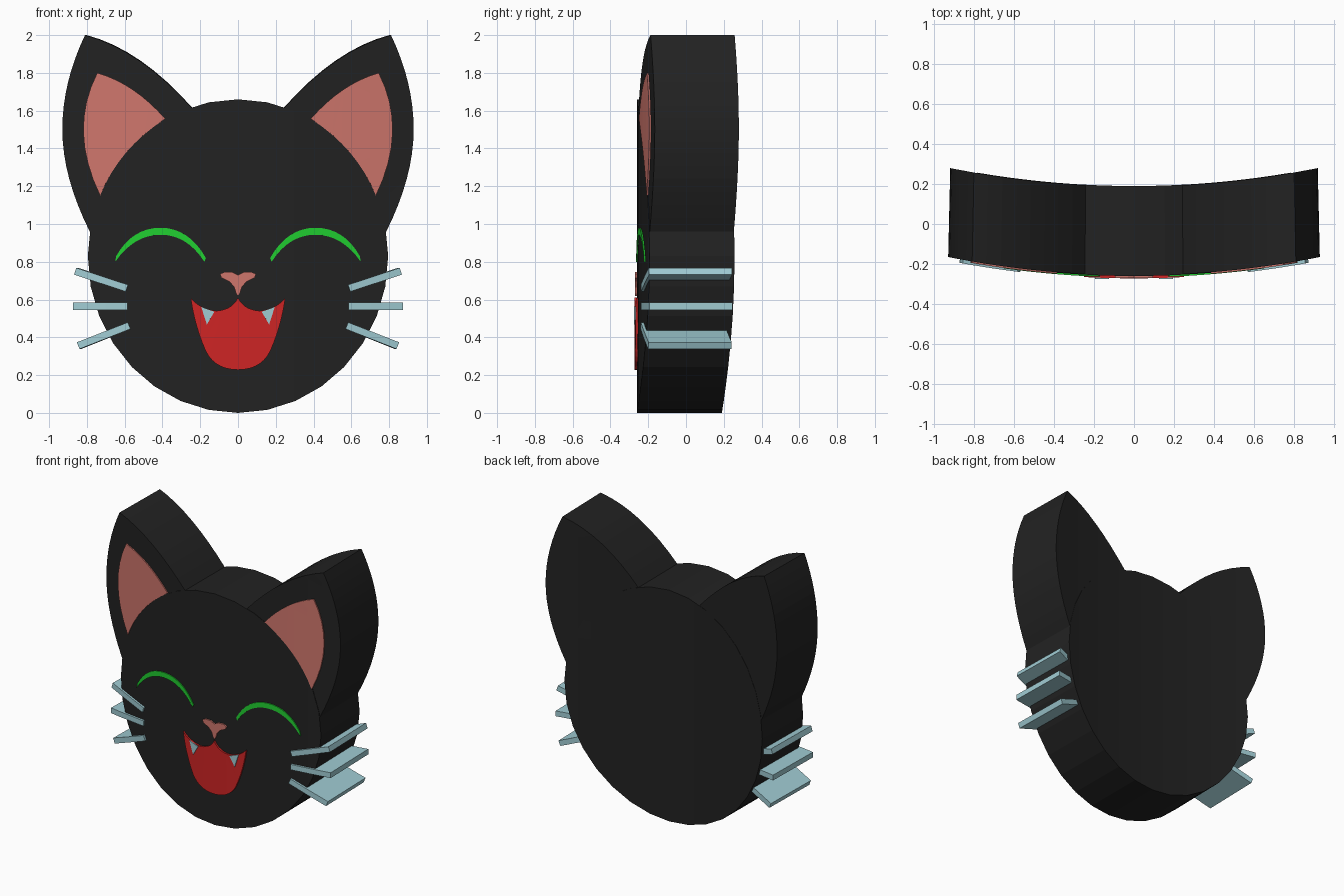
import bpy, bmesh, math
from mathutils import Vector

if "Cube" in bpy.data.objects:
    bpy.data.objects.remove(bpy.data.objects["Cube"])

FRONT, BACK = -0.26, 0.19


def material(name, rgb):
    m = bpy.data.materials.new(name)
    m.diffuse_color = (*rgb, 1)
    m.use_nodes = True
    m.node_tree.nodes["Principled BSDF"].inputs["Base Color"].default_value = m.diffuse_color
    return m


BLACK = material("black", (0.016, 0.016, 0.016))
PINK = material("pink", (0.62, 0.18, 0.15))
GREEN = material("green", (0.015, 0.62, 0.03))
RED = material("red", (0.62, 0.018, 0.018))
BLUE = material("pale_blue", (0.35, 0.6, 0.65))


def curve(a, c, b, n=8):
    """Quadratic curve from a to b, without its last point."""
    a, c, b = Vector(a), Vector(c), Vector(b)
    return [tuple(a * (1 - t)**2 + c * 2 * t * (1 - t) + b * t * t)
            for t in (i / n for i in range(n))]


def slab(name, outline, y0, y1, mat, side=1):
    """Extrude an x/z outline in y, then bend it round the vertical axis."""
    bm = bmesh.new()
    face = bm.faces.new([bm.verts.new((side * x, y0, z)) for x, z in outline])
    ext = bmesh.ops.extrude_face_region(bm, geom=[face], use_keep_orig=True)
    for v in ext["geom"]:
        if isinstance(v, bmesh.types.BMVert):
            v.co.y = y1
    bmesh.ops.triangulate(bm, faces=[f for f in bm.faces if len(f.verts) > 4])
    for i in range(-9, 10):
        bmesh.ops.bisect_plane(bm, geom=bm.verts[:] + bm.edges[:] + bm.faces[:],
                               plane_co=(i * 0.1, 0, 0), plane_no=(1, 0, 0))
    for v in bm.verts:
        x, y = v.co.x, v.co.y
        v.co.y = y + 0.106 * x * x
        v.co.x = x * (1 - 0.025 * (y - FRONT))
    bmesh.ops.recalc_face_normals(bm, faces=bm.faces[:])
    me = bpy.data.meshes.new(name)
    bm.to_mesh(me)
    bm.free()
    me.materials.append(mat)
    ob = bpy.data.objects.new(name, me)
    bpy.context.collection.objects.link(ob)
    return ob


def mirrored(half):
    """Complete a half outline running from the top centre to the bottom centre."""
    return half + [(-x, z) for x, z in reversed(half[1:-1])]


# Head
slab("head", [(0.795 * math.sin(i * math.tau / 32), 0.83 + 0.83 * math.cos(i * math.tau / 32))
              for i in range(32)], FRONT, BACK, BLACK)

# Ear, inner ear and eye outlines for the right-hand side
ear = (curve((0.24, 1.61), (0.52, 1.925), (0.81, 2.0))
       + curve((0.81, 2.0), (0.93, 1.75), (0.93, 1.5))
       + curve((0.93, 1.5), (0.93, 1.25), (0.785, 0.96))
       + [(0.785, 0.96), (0.68, 1.06), (0.52, 1.38)])
inner_ear = (curve((0.385, 1.557), (0.55, 1.745), (0.745, 1.8))
             + curve((0.745, 1.8), (0.9, 1.5), (0.73, 1.15))
             + curve((0.73, 1.15), (0.63, 1.4), (0.385, 1.557)))
eye = (curve((0.17, 0.82), (0.26, 0.98), (0.41, 0.98))
       + curve((0.41, 0.98), (0.56, 0.98), (0.645, 0.83))
       + [(0.645, 0.83)]
       + curve((0.65, 0.8), (0.55, 0.943), (0.41, 0.943))
       + curve((0.41, 0.943), (0.27, 0.943), (0.178, 0.8)) + [(0.178, 0.8)])
tooth = [(0.125, 0.535), (0.195, 0.562), (0.165, 0.468)]
whiskers = [((0.588, 0.66), (0.862, 0.75)),
            ((0.585, 0.565), (0.872, 0.565)),
            ((0.576, 0.462), (0.846, 0.356))]

for side, label in ((1, "right"), (-1, "left")):
    slab(label + "_ear", ear, FRONT + 0.003, BACK - 0.002, BLACK, side)
    slab(label + "_inner_ear", inner_ear, FRONT - 0.005, FRONT + 0.02, PINK, side)
    slab(label + "_eye", eye, FRONT - 0.007, FRONT + 0.02, GREEN, side)
    slab(label + "_tooth", tooth, FRONT - 0.018, FRONT + 0.01, BLUE, side)
    # Whiskers run through the depth of the head
    for i, (a, b) in enumerate(whiskers):
        a, b = Vector(a), Vector(b)
        d = (b - a).normalized()
        n = Vector((-d.y, d.x)) * 0.019
        slab(f"{label}_whisker_{i + 1}", [tuple(p) for p in (a - n, b - n, b + n, a + n)],
             FRONT - 0.015, BACK - 0.025, BLUE, side)

# Nose
slab("nose", mirrored([(0, 0.73), (0.03, 0.745), (0.07, 0.747), (0.095, 0.735), (0.088, 0.715),
                       (0.045, 0.695), (0.02, 0.665), (0.01, 0.632), (0, 0.62)]),
     FRONT - 0.01, FRONT + 0.01, PINK)

# Mouth
slab("mouth", mirrored(curve((0, 0.61), (0.03, 0.545), (0.115, 0.54), 5)
                       + curve((0.115, 0.54), (0.2, 0.55), (0.25, 0.607), 5)
                       + curve((0.25, 0.607), (0.23, 0.46), (0.17, 0.325), 6)
                       + curve((0.17, 0.325), (0.12, 0.228), (0, 0.228), 7) + [(0, 0.228)]),
     FRONT - 0.012, FRONT + 0.01, RED)
